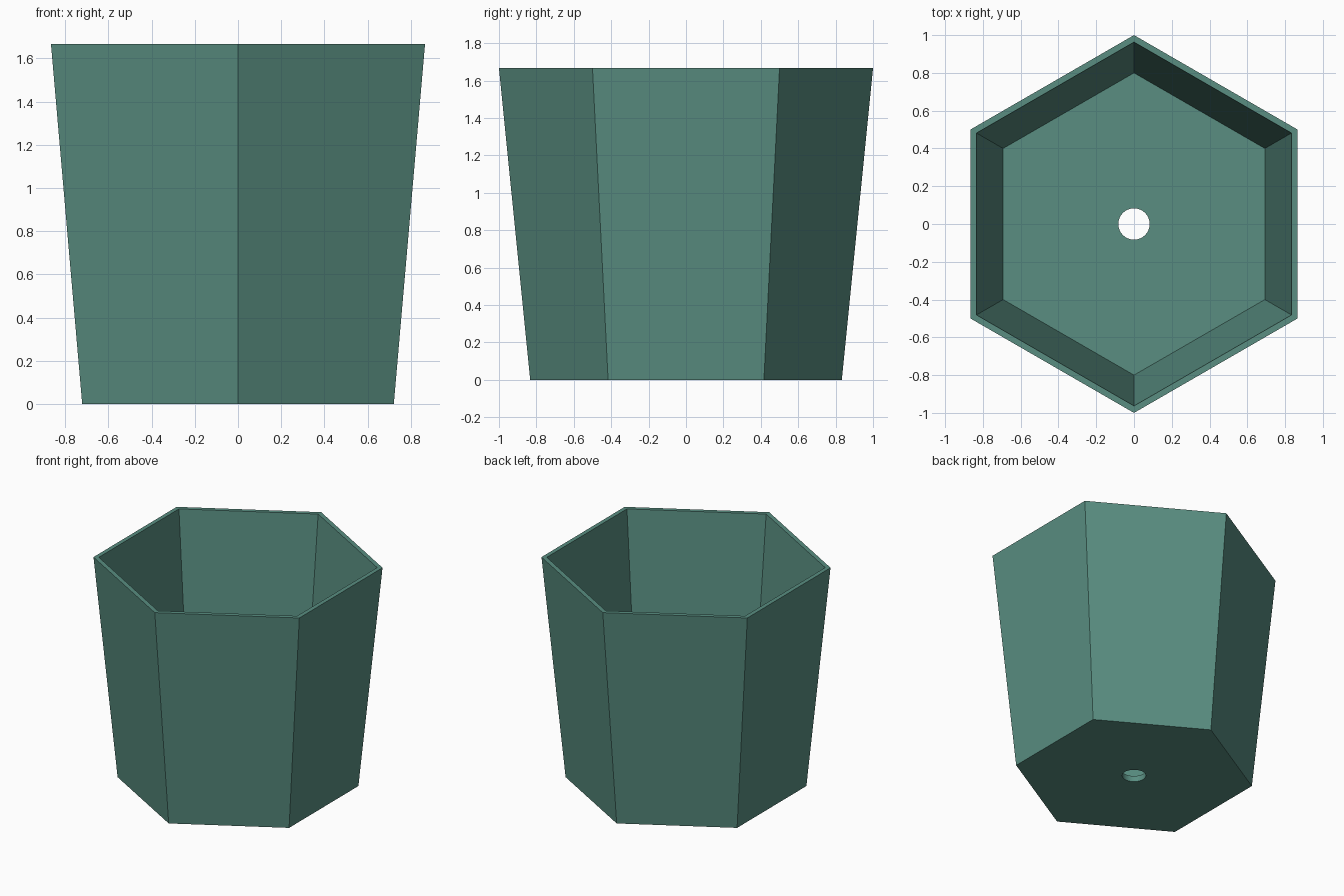
import bpy, bmesh, math

if "Cube" in bpy.data.objects:
    bpy.data.objects.remove(bpy.data.objects["Cube"])

HEIGHT, FLOOR = 1.667, 0.045
HOLE_R, HOLE_SIDES = 0.083, 32

green = bpy.data.materials.new("muted_green")
green.diffuse_color = (0.10, 0.27, 0.22, 1.0)
green.use_nodes = True
green.node_tree.nodes["Principled BSDF"].inputs["Base Color"].default_value = green.diffuse_color

bm = bmesh.new()


def ring(radius, z, sides):
    """Closed loop of edges with one corner pointing along y."""
    verts = [bm.verts.new((radius * math.sin(math.tau * i / sides),
                           radius * math.cos(math.tau * i / sides), z))
             for i in range(sides)]
    edges = [bm.edges.new((verts[i], verts[(i + 1) % sides])) for i in range(sides)]
    return verts, edges


def join(a, b):
    """Quad strip between two rings with equal sides."""
    n = len(a[0])
    for i in range(n):
        j = (i + 1) % n
        bm.faces.new((a[0][i], a[0][j], b[0][j], b[0][i]))


# Tapered hexagonal walls and rim
outer_base = ring(0.833, 0, 6)
outer_top = ring(1.0, HEIGHT, 6)
inner_top = ring(0.963, HEIGHT, 6)
inner_floor = ring(0.80, FLOOR, 6)
join(outer_base, outer_top)
join(outer_top, inner_top)
join(inner_top, inner_floor)

# Round drain hole
hole_low = ring(HOLE_R, 0, HOLE_SIDES)
hole_high = ring(HOLE_R, FLOOR, HOLE_SIDES)
join(hole_low, hole_high)

# Floor and underside around the hole
for hexagon, hole in ((outer_base, hole_low), (inner_floor, hole_high)):
    bmesh.ops.triangle_fill(bm, edges=hexagon[1] + hole[1], use_beauty=True)

bmesh.ops.recalc_face_normals(bm, faces=bm.faces)

mesh = bpy.data.meshes.new("hexagonal_pot")
bm.to_mesh(mesh)
bm.free()
mesh.materials.append(green)
pot = bpy.data.objects.new("hexagonal_pot", mesh)
bpy.context.collection.objects.link(pot)

# Smooth hole wall, crisp hexagon edges
bpy.context.view_layer.objects.active = pot
pot.select_set(True)
bpy.ops.object.shade_smooth_by_angle(angle=math.radians(30))
